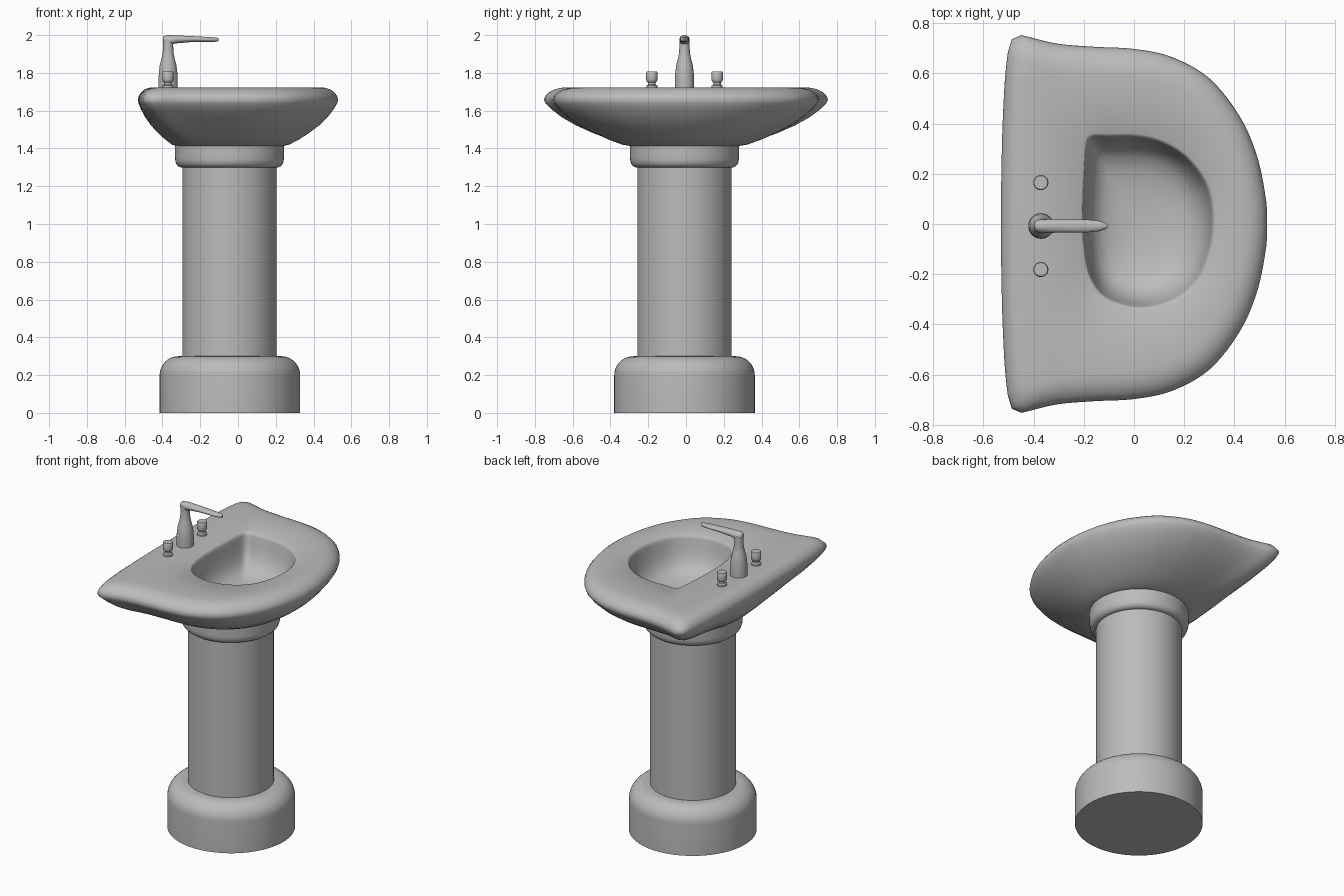
import bpy, bmesh, math
from mathutils import Vector

if "Cube" in bpy.data.objects:
    bpy.data.objects.remove(bpy.data.objects["Cube"])

mat = bpy.data.materials.new("ceramic grey")
mat.diffuse_color = (0.5, 0.5, 0.5, 1)
mat.use_nodes = True
mat.node_tree.nodes["Principled BSDF"].inputs["Base Color"].default_value = mat.diffuse_color
N = 128
CY = -0.008          # line of the pedestal and taps
C = Vector((-0.045, 0))


def loft(name, rings, angle=40):
    """Skin a list of equal-length vertex rings and cap both ends."""
    bm = bmesh.new()
    vs = [[bm.verts.new(p) for p in r] for r in rings]
    n = len(vs[0])
    for a, b in zip(vs, vs[1:]):
        for i in range(n):
            j = (i + 1) % n
            bm.faces.new((a[i], a[j], b[j], b[i]))
    bm.faces.new(vs[0][::-1])
    bm.faces.new(vs[-1])
    bmesh.ops.recalc_face_normals(bm, faces=bm.faces)
    me = bpy.data.meshes.new(name)
    bm.to_mesh(me)
    bm.free()
    ob = bpy.data.objects.new(name, me)
    bpy.context.collection.objects.link(ob)
    me.materials.append(mat)
    bpy.ops.object.select_all(action='DESELECT')
    ob.select_set(True)
    bpy.context.view_layer.objects.active = ob
    bpy.ops.object.shade_smooth_by_angle(angle=math.radians(angle))
    return ob


def lathe(name, x, y, profile, n=64):
    return loft(name, [[(x + r * math.cos(2 * math.pi * i / n),
                         y + r * math.sin(2 * math.pi * i / n), z)
                        for i in range(n)] for r, z in profile])


def smooth_loop(pts):
    """Closed smooth curve through pts, resampled at N equal angles about C."""
    P = [Vector(p) - C for p in pts]
    dense, m = [], len(P)
    for i in range(m):
        a, b, c, d = (P[(i + k) % m] for k in (-1, 0, 1, 2))
        for s in range(16):
            t = s / 16
            dense.append(0.5 * (2 * b + (c - a) * t + (2 * a - 5 * b + 4 * c - d) * t * t
                                + (3 * b - a - 3 * c + d) * t ** 3))
    out = []
    for i in range(N):
        th = 2 * math.pi * i / N
        u, v = Vector((math.cos(th), math.sin(th))), Vector((-math.sin(th), math.cos(th)))
        for p, q in zip(dense, dense[1:] + dense[:1]):
            sp, sq = p.dot(v), q.dot(v)
            if sp * sq <= 0 and sp != sq:
                hit = p.lerp(q, sp / (sp - sq))
                if hit.dot(u) > 0:
                    out.append(C + hit)
                    break
    return out


# pedestal: base, column, collar
arc = [(0.272 + 0.1 * math.cos(a * math.pi / 20), 0.2 + 0.1 * math.sin(a * math.pi / 20))
       for a in range(11)]
lathe("pedestal_base", -0.043, CY, [(0.372, 0)] + arc + [(0.24, 0.3)], 96)
lathe("pedestal_column", -0.045, CY, [(0.25, 0.28), (0.25, 1.32)], 96)
lathe("pedestal_collar", -0.045, CY, [(0.24, 1.3), (0.258, 1.3), (0.272, 1.306), (0.282, 1.318),
                                      (0.287, 1.335), (0.288, 1.35), (0.288, 1.43)], 96)

# basin: D-shaped outline with flared back corners
half = [(0.525, 0.1), (0.49, 0.27), (0.42, 0.43), (0.3, 0.58), (0.15, 0.665), (0, 0.697),
        (-0.15, 0.705), (-0.3, 0.717), (-0.41, 0.742), (-0.465, 0.752), (-0.495, 0.715),
        (-0.512, 0.6), (-0.523, 0.4), (-0.528, 0.2)]
rim = smooth_loop([(0.53, 0)] + half + [(-0.53, 0)] + [(x, -y) for x, y in half[::-1]])
hole = smooth_loop([(0.315, 0), (0.307, 0.1), (0.275, 0.185), (0.2, 0.275), (0.1, 0.33), (0, 0.35),
                    (-0.1, 0.35), (-0.165, 0.35), (-0.188, 0.325), (-0.198, 0.2), (-0.204, 0.05),
                    (-0.2, -0.08), (-0.175, -0.21), (-0.11, -0.295), (0.02, -0.333),
                    (0.15, -0.305), (0.25, -0.225), (0.3, -0.11)])
foot = [C + Vector((0.28 * math.cos(2 * math.pi * i / N), 0.28 * math.sin(2 * math.pi * i / N) + CY))
        for i in range(N)]
drain = Vector((0.02, 0))

rings = []
for t, z in [(1, 1.412), (0.88, 1.42), (0.7, 1.448), (0.52, 1.482), (0.34, 1.522),
             (0.19, 1.565), (0.08, 1.607), (0.02, 1.637)]:          # underside
    rings.append([(*p.lerp(q, t), z) for p, q in zip(rim, foot)])
for k, z in [(1, 1.658), (0.99, 1.678), (0.965, 1.697), (0.925, 1.713),
             (0.88, 1.721), (0.84, 1.723)]:                         # rounded edge
    rings.append([(*C.lerp(p, k), z) for p in rim])
for k, z in [(1.03, 1.723), (1, 1.717), (0.985, 1.7), (0.96, 1.66), (0.92, 1.61), (0.86, 1.565),
             (0.76, 1.528), (0.6, 1.503), (0.35, 1.488), (0.08, 1.483)]:   # bowl
    rings.append([(*drain.lerp(p, k), z) for p in hole])
loft("basin", rings, 60)
lathe("drain", drain.x, drain.y, [(0.025, 1.478), (0.025, 1.488)], 32)

# tap body and tapered spout
lathe("tap_body", -0.37, CY, [(0.051, 1.71), (0.051, 1.76), (0.049, 1.8), (0.044, 1.84),
                              (0.035, 1.875), (0.029, 1.905), (0.027, 1.94), (0.027, 1.975)], 48)
spout = []
for x, w, lo, hi in [(-0.398, 0.008, 1.965, 1.985), (-0.394, 0.018, 1.955, 1.994),
                     (-0.382, 0.025, 1.948, 1.999), (-0.36, 0.027, 1.946, 2.0),
                     (-0.33, 0.027, 1.956, 1.999), (-0.25, 0.026, 1.963, 1.995),
                     (-0.18, 0.025, 1.964, 1.991), (-0.14, 0.021, 1.964, 1.989),
                     (-0.115, 0.013, 1.965, 1.987), (-0.104, 0.004, 1.968, 1.984)]:
    spout.append([(x, CY + w * math.cos(a * math.pi / 16),
                   (lo + hi) / 2 + (hi - lo) / 2 * math.sin(a * math.pi / 16)) for a in range(32)])
loft("tap_spout", spout, 50)

# pair of tap handles
for side, s in (("left", -1), ("right", 1)):
    lathe(side + "_handle", -0.371, CY + s * 0.173,
          [(0.029, 1.715), (0.029, 1.732), (0.02, 1.738), (0.019, 1.748), (0.027, 1.755),
           (0.03, 1.765), (0.03, 1.802), (0.027, 1.807)], 32)
